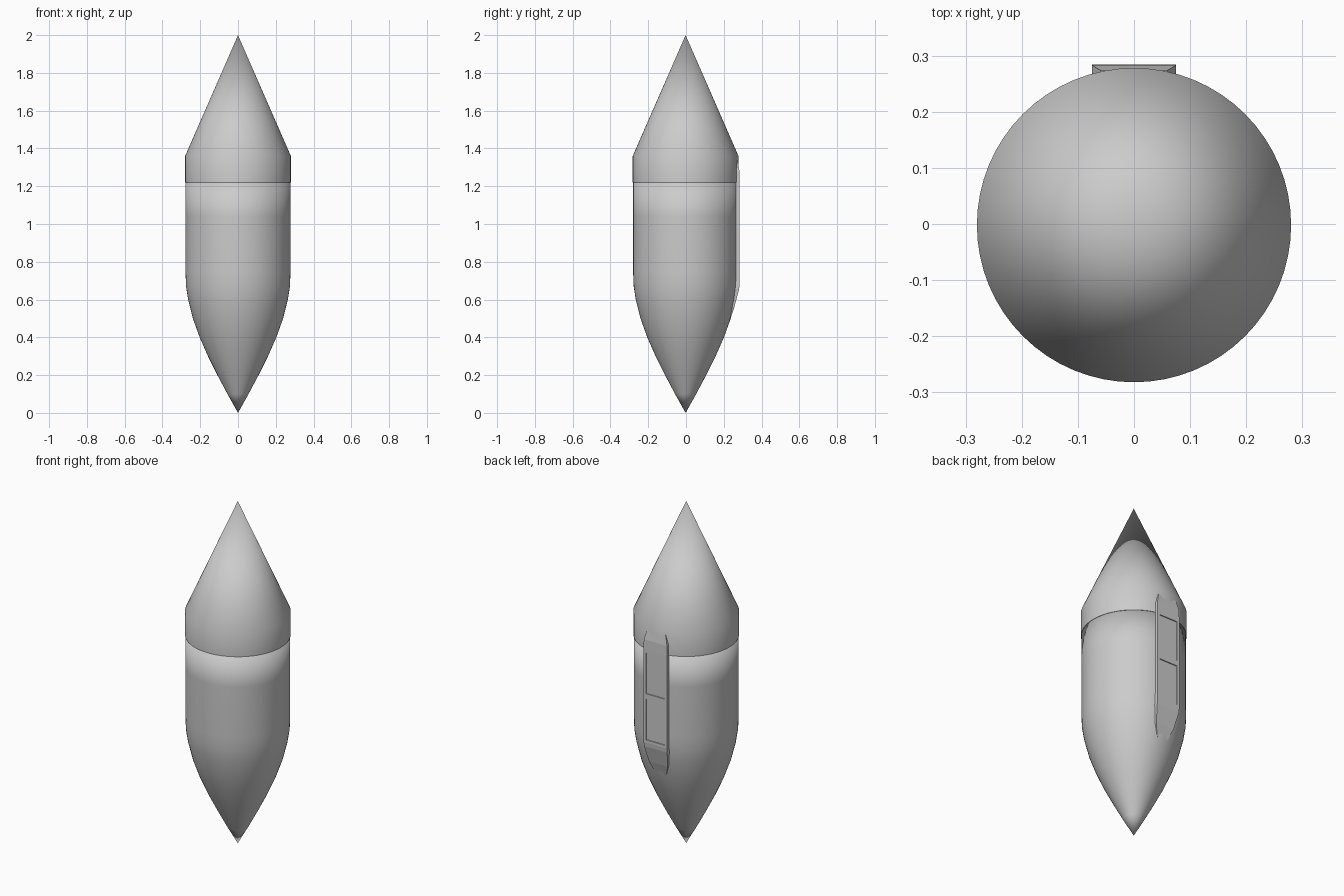
import bpy, bmesh, math

if "Cube" in bpy.data.objects:
    bpy.data.objects.remove(bpy.data.objects["Cube"])

SEG = 64
CY = -0.002  # body axis, offset so the whole model is centred in y


def finish(bm, name):
    bmesh.ops.recalc_face_normals(bm, faces=bm.faces)
    me = bpy.data.meshes.new(name)
    bm.to_mesh(me)
    bm.free()
    ob = bpy.data.objects.new(name, me)
    bpy.context.collection.objects.link(ob)
    bpy.ops.object.select_all(action='DESELECT')
    ob.select_set(True)
    bpy.context.view_layer.objects.active = ob
    return ob


def revolve(name, profile):
    """Spin an (r, z) profile around the body axis; r = 0 makes a pole."""
    bm = bmesh.new()
    rings = []
    for r, z in profile:
        if r == 0:
            rings.append([bm.verts.new((0, CY, z))] * SEG)
        else:
            rings.append([bm.verts.new((r * math.cos(a), CY + r * math.sin(a), z))
                          for a in (2 * math.pi * i / SEG for i in range(SEG))])
    for lo, hi in zip(rings, rings[1:]):
        for i in range(SEG):
            j = (i + 1) % SEG
            loop = list(dict.fromkeys((lo[i], lo[j], hi[j], hi[i])))
            bm.faces.new(loop)
    return finish(bm, name)


# Lower body: pointed ogive tail, straight barrel, soft shaded shoulder
revolve("lower_body", [
    (0, 0), (0.056, 0.1), (0.109, 0.2), (0.159, 0.3), (0.203, 0.4),
    (0.239, 0.5), (0.264, 0.6), (0.275, 0.67), (0.278, 0.745),
    (0.278, 1.04), (0.278, 1.222), (0, 1.225)])
bpy.ops.object.shade_smooth()

# Nose cap: short collar and long cone
revolve("nose_cap", [(0, 1.22), (0.28, 1.22), (0.28, 1.36), (0, 2.0)])
bpy.ops.object.shade_smooth_by_angle(angle=math.radians(35))

# Back equipment rail: rows of (z, half width, outer y), tapered at both ends
rows = [(0.49, 0.035, 0.232), (0.56, 0.06, 0.256), (0.655, 0.075, 0.281),
        (0.68, 0.075, 0.284), (0.95, 0.075, 0.284), (1.22, 0.075, 0.284),
        (1.28, 0.075, 0.283), (1.335, 0.06, 0.274)]
bm = bmesh.new()
loops = [[bm.verts.new(c) for c in ((-w, y, z), (w, y, z), (w, y - 0.05, z), (-w, y - 0.05, z))]
         for z, w, y in rows]
fronts = []
for a, b in zip(loops, loops[1:]):
    for i in range(4):
        j = (i + 1) % 4
        f = bm.faces.new((a[i], a[j], b[j], b[i]))
        if i == 0:
            fronts.append(f)
bm.faces.new(loops[0])
bm.faces.new(loops[-1])
bmesh.ops.recalc_face_normals(bm, faces=bm.faces)
# Two recessed hatches with steep walls
hatches = fronts[3:5]
bmesh.ops.inset_individual(bm, faces=hatches, thickness=0.022)
bmesh.ops.inset_individual(bm, faces=hatches, thickness=0.001, depth=-0.005)
finish(bm, "back_rail")
